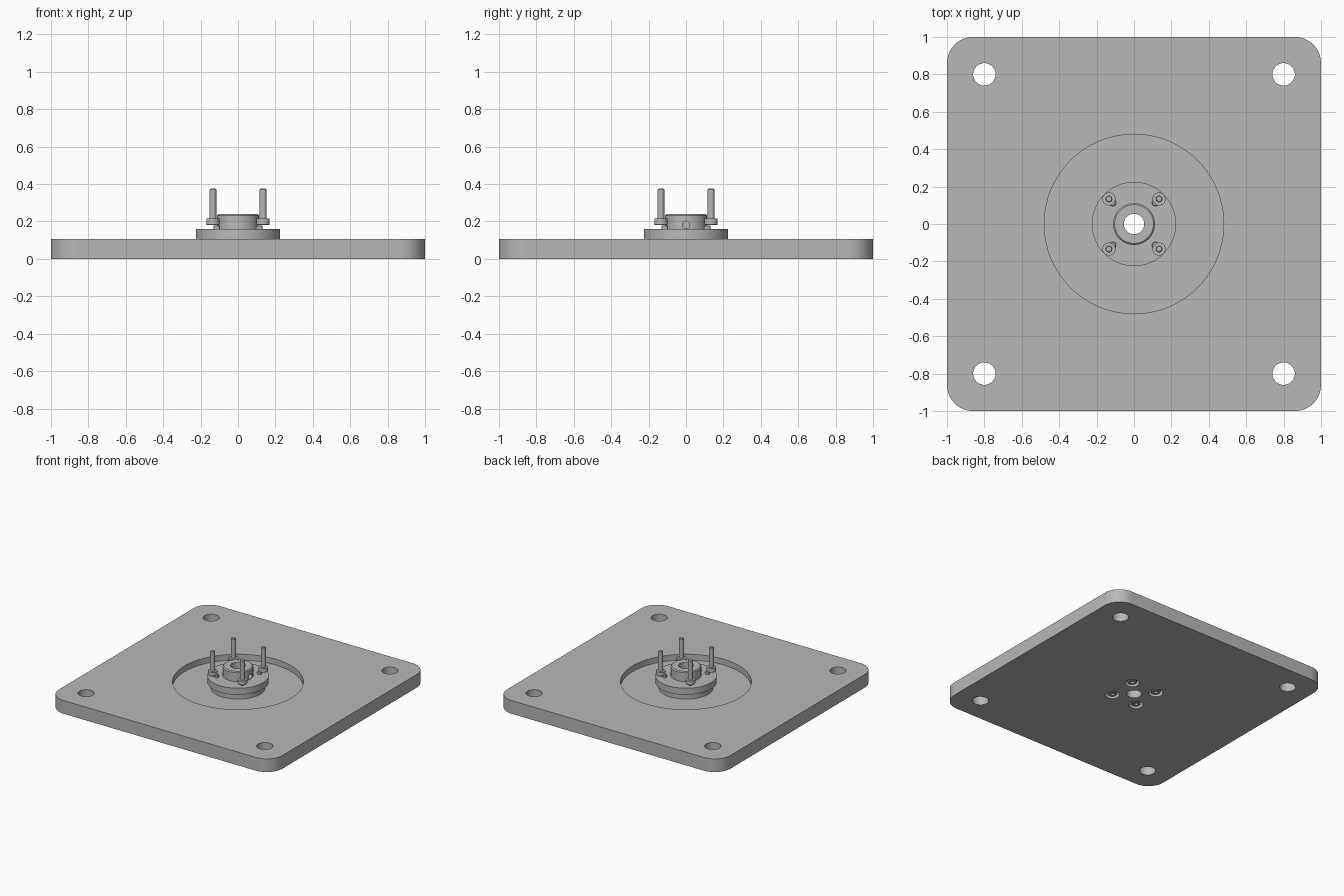
import bpy, bmesh, math
from mathutils import Matrix, Vector

cube = bpy.data.objects.get("Cube")
if cube:
    bpy.data.objects.remove(cube, do_unlink=True)

grey = bpy.data.materials.new("machined_grey")
grey.use_nodes = True
colour = (0.48, 0.48, 0.48, 1)
grey.diffuse_color = colour
grey.node_tree.nodes["Principled BSDF"].inputs["Base Color"].default_value = colour


def make(name, bm):
    bmesh.ops.recalc_face_normals(bm, faces=bm.faces)
    mesh = bpy.data.meshes.new(name)
    bm.to_mesh(mesh)
    bm.free()
    obj = bpy.data.objects.new(name, mesh)
    bpy.context.collection.objects.link(obj)
    mesh.materials.append(grey)
    return obj


def lathe(name, profile, x=0, y=0, steps=48):
    """Closed (radius, height) profile turned around a vertical axis."""
    bm = bmesh.new()
    verts = [bm.verts.new((r, 0, z)) for r, z in profile]
    edges = [bm.edges.new((v, verts[i - 1])) for i, v in enumerate(verts)
             if not (profile[i][0] == 0 and profile[i - 1][0] == 0)]
    bmesh.ops.spin(bm, geom=verts + edges, cent=(0, 0, 0), axis=(0, 0, 1),
                   angle=math.tau, steps=steps)
    bmesh.ops.remove_doubles(bm, verts=bm.verts, dist=1e-5)
    bmesh.ops.translate(bm, verts=bm.verts, vec=(x, y, 0))
    return make(name, bm)


def cylinder(name, radius, z0, z1, x=0, y=0, steps=48):
    return lathe(name, [(0, z0), (radius, z0), (radius, z1), (0, z1)], x, y, steps)


def cut(target, cutters):
    for c in cutters:
        c.hide_render = True
        mod = target.modifiers.new("cut", 'BOOLEAN')
        mod.operation, mod.solver, mod.object = 'DIFFERENCE', 'EXACT', c
    bpy.context.view_layer.update()
    graph = bpy.context.evaluated_depsgraph_get()
    mesh = bpy.data.meshes.new_from_object(target.evaluated_get(graph))
    target.modifiers.clear()
    target.data = mesh
    for c in cutters:
        bpy.data.objects.remove(c, do_unlink=True)


def smooth(obj):
    bpy.ops.object.select_all(action='DESELECT')
    obj.select_set(True)
    bpy.context.view_layer.objects.active = obj
    bpy.ops.object.shade_smooth_by_angle(angle=math.radians(30))


THICK, FLOOR, CORNER = 0.107, 0.06, 0.14
SCREW, LOOSE = 0.113, 0.134
corners = [(sx, sy) for sx in (-1, 1) for sy in (-1, 1)]

# Base plate with rounded corners
bm = bmesh.new()
outline = []
for k in range(4):
    centre = Vector((1 - CORNER, 1 - CORNER, 0))
    for i in range(13):
        a = math.pi / 2 * i / 12
        p = centre + CORNER * Vector((math.cos(a), math.sin(a), 0))
        outline.append(bm.verts.new(Matrix.Rotation(k * math.pi / 2, 3, 'Z') @ p))
face = bm.faces.new(outline)
top = bmesh.ops.extrude_face_region(bm, geom=[face])["geom"]
bmesh.ops.translate(bm, vec=(0, 0, THICK),
                    verts=[g for g in top if isinstance(g, bmesh.types.BMVert)])
plate = make("base_plate", bm)

# Round pocket, centre bore, mounting holes and counterbores
cutters = [cylinder("pocket_cutter", 0.48, FLOOR, 0.2, steps=64),
           cylinder("bore_cutter", 0.055, -0.1, 0.2)]
for sx, sy in corners:
    cutters.append(cylinder("mount_cutter", 0.06, -0.1, 0.2, sx * 0.8, sy * 0.8))
    cutters.append(cylinder("counterbore_cutter", 0.052, -0.1, 0.04, sx * SCREW, sy * SCREW))
cut(plate, cutters)

# Spacer ring standing in the pocket
spacer = lathe("spacer_ring", [(0.055, FLOOR), (0.2, FLOOR), (0.2, THICK), (0.055, THICK)])

# Flanged hub with a chamfered boss and a set screw hole in its side
hub = lathe("flange_hub", [(0.055, THICK), (0.225, THICK), (0.225, 0.16), (0.112, 0.16),
                           (0.112, 0.233), (0.104, 0.24), (0.055, 0.24)], steps=64)
side = cylinder("set_screw_cutter", 0.02, 0.04, 0.16)
side.data.transform(Matrix.Translation((0, 0, 0.182)) @ Matrix.Rotation(math.pi / 2, 4, 'Y'))
cut(hub, [side])

parts = [plate, spacer, hub]


def cap_screw(name, x, y, base, tip, head=0.035, shaft=0.018):
    """Socket head screw pointing up, with a hexagonal socket underneath."""
    neck = base + 0.035
    screw = lathe(name, [(0, base), (head - 0.004, base), (head, base + 0.004), (head, neck),
                         (shaft, neck), (shaft, tip - 0.004), (shaft - 0.004, tip), (0, tip)],
                  x, y, 32)
    cut(screw, [cylinder("socket_cutter", 0.017, base - 0.02, base + 0.02, x, y, 6)])
    parts.append(screw)


# Fixing screws from below and loose screws resting above the flange
for n, (sx, sy) in enumerate(corners, 1):
    cap_screw(f"fixing_screw_{n}", sx * SCREW, sy * SCREW, 0.005, 0.179)
    cap_screw(f"upper_screw_{n}", sx * LOOSE, sy * LOOSE, 0.18, 0.375)

for part in parts:
    smooth(part)
